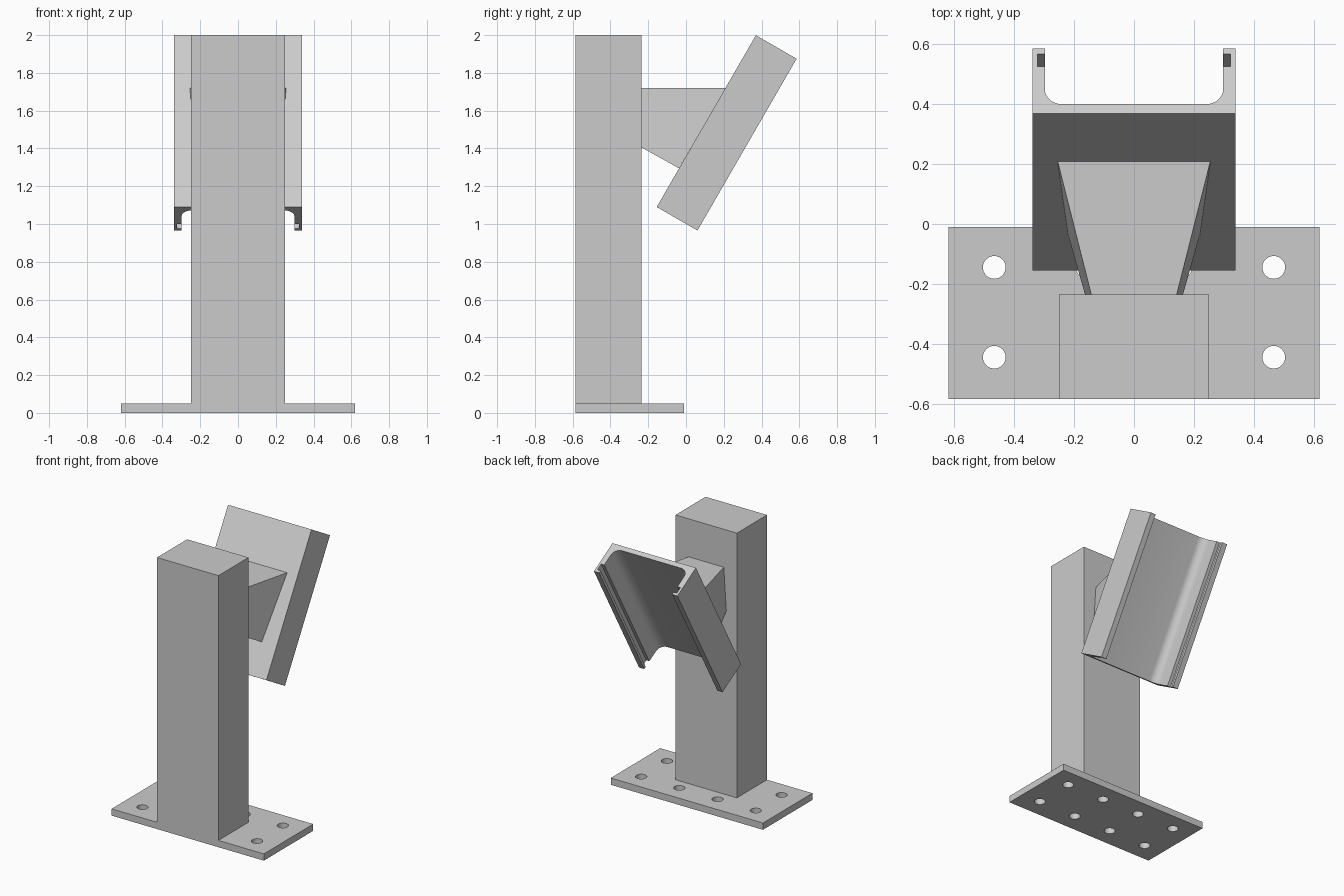
import bpy, bmesh
from math import radians, sin, cos, pi
from mathutils import Matrix, Vector

cube = bpy.data.objects.get("Cube")
if cube:
    bpy.data.objects.remove(cube, do_unlink=True)

steel = bpy.data.materials.new("grey_steel")
steel.use_nodes = True
GREY = (0.6, 0.6, 0.6, 1)
steel.diffuse_color = GREY
steel.node_tree.nodes["Principled BSDF"].inputs["Base Color"].default_value = GREY


def add_object(name, bm):
    bmesh.ops.recalc_face_normals(bm, faces=bm.faces)
    mesh = bpy.data.meshes.new(name)
    bm.to_mesh(mesh)
    bm.free()
    mesh.materials.append(steel)
    ob = bpy.data.objects.new(name, mesh)
    bpy.context.collection.objects.link(ob)
    return ob


def box(name, low, high):
    low, high = Vector(low), Vector(high)
    bm = bmesh.new()
    size = Matrix.Diagonal((*(high - low), 1))
    bmesh.ops.create_cube(bm, size=1, matrix=Matrix.Translation((low + high) / 2) @ size)
    return add_object(name, bm)


def select_only(ob):
    bpy.ops.object.select_all(action='DESELECT')
    ob.select_set(True)
    bpy.context.view_layer.objects.active = ob


# Base plate with two rows of four bolt holes
base = box("base_plate", (-0.62, -0.585, 0), (0.62, -0.01, 0.05))
bm = bmesh.new()
for x in (-0.467, -0.156, 0.156, 0.467):
    for y in (-0.445, -0.145):
        bmesh.ops.create_cone(bm, cap_ends=True, segments=32, radius1=0.038, radius2=0.038,
                              depth=0.2, matrix=Matrix.Translation((x, y, 0.025)))
cutter = add_object("bolt_hole_cutter", bm)
cutter.hide_render = True
holes = base.modifiers.new("bolt_holes", 'BOOLEAN')
holes.operation = 'DIFFERENCE'
holes.solver = 'EXACT'
holes.object = cutter
select_only(base)
bpy.ops.object.modifier_apply(modifier=holes.name)
bpy.data.objects.remove(cutter, do_unlink=True)
bpy.ops.object.shade_smooth_by_angle(angle=radians(30))

# Post
box("post", (-0.25, -0.585, 0.05), (0.25, -0.235, 2))

# Flared bracket between post and channel: (half width, y, z) of each corner
corners = [(0.143, -0.235, 1.72), (0.255, 0.209, 1.72), (0.22, -0.037, 1.295), (0.164, -0.235, 1.405)]
bm = bmesh.new()
right, left = [[bm.verts.new((s * x, y, z)) for x, y, z in corners] for s in (-1, 1)]
bm.faces.new(right)
bm.faces.new(left)
for i in range(4):
    j = (i + 1) % 4
    bm.faces.new((right[i], right[j], left[j], left[i]))
add_object("flared_bracket", bm)

# Tilted U channel: half profile (x, depth) from the web's inside to its outside
WEB, INNER, OUTER, DEPTH, RADIUS, LENGTH = 0.035, 0.298, 0.34, 0.249, 0.058, 1.05
half = []
for i in range(9):
    a = i / 8 * pi / 2
    half.append((INNER - RADIUS + RADIUS * sin(a), WEB + RADIUS - RADIUS * cos(a)))
half += [(INNER, 0.18), (0.323, 0.18), (0.323, 0.229), (INNER, 0.229),
         (INNER, DEPTH), (OUTER, DEPTH), (OUTER, 0)]
profile = half + [(-x, d) for x, d in reversed(half)]
bm = bmesh.new()
face = bm.faces.new([bm.verts.new((x, d, 0)) for x, d in profile])
result = bmesh.ops.extrude_face_region(bm, geom=[face], use_keep_orig=True)
top = [v for v in result["geom"] if isinstance(v, bmesh.types.BMVert)]
bmesh.ops.translate(bm, verts=top, vec=(0, 0, LENGTH))
bmesh.ops.transform(bm, verts=bm.verts,
                    matrix=Matrix.Translation((0, -0.155, 1.09)) @ Matrix.Rotation(radians(-30), 4, 'X'))
channel = add_object("tilted_channel", bm)
select_only(channel)
bpy.ops.object.shade_smooth_by_angle(angle=radians(30))
